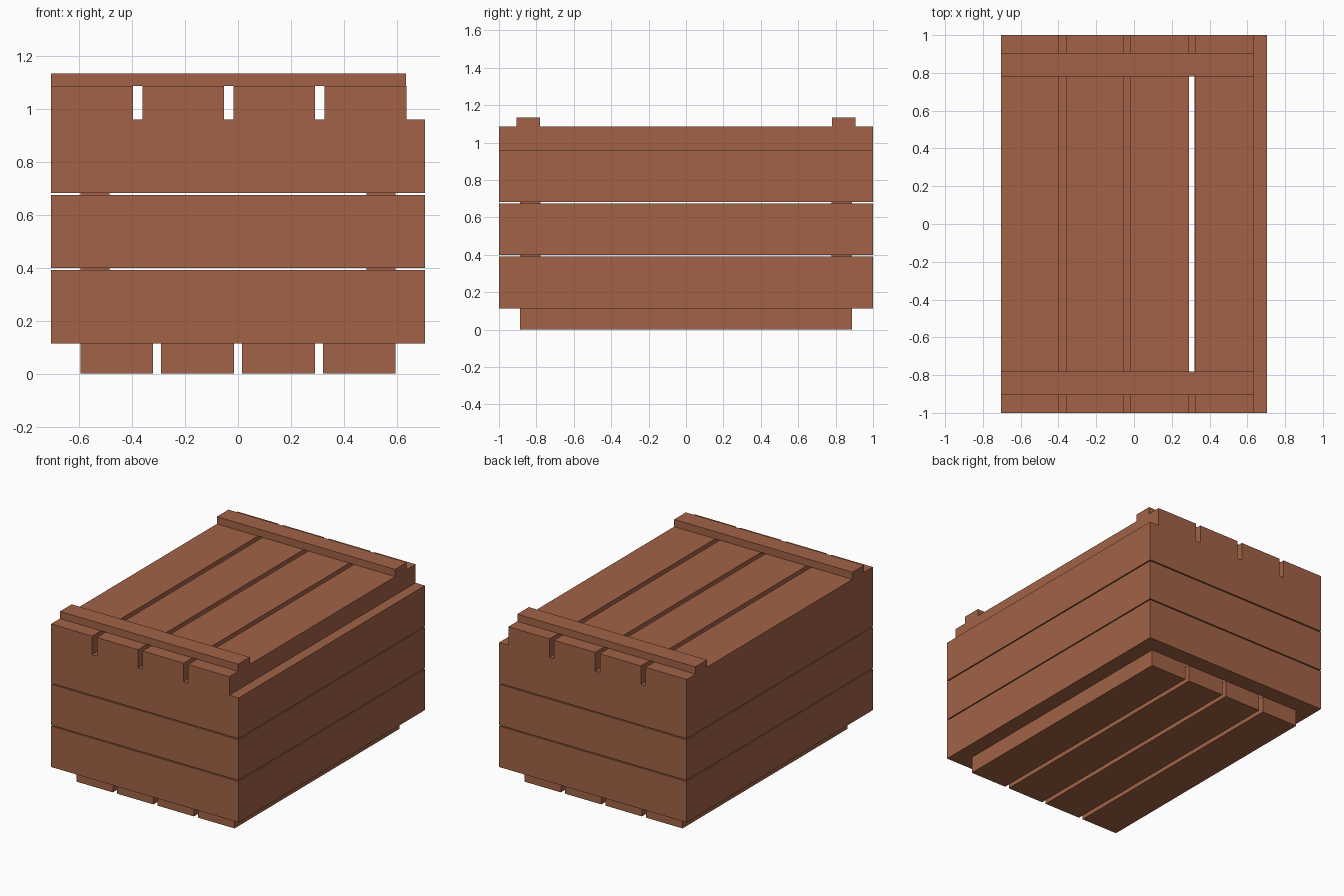
import bpy, bmesh

if "Cube" in bpy.data.objects:
    bpy.data.objects.remove(bpy.data.objects["Cube"])

wood = bpy.data.materials.new("brown_wood")
wood.diffuse_color = (0.36, 0.124, 0.062, 1)
wood.use_nodes = True
wood.node_tree.nodes["Principled BSDF"].inputs["Base Color"].default_value = wood.diffuse_color


def prism(name, outline, z0, z1):
    """Extrude a flat xy outline from z0 to z1."""
    bm = bmesh.new()
    face = bm.faces.new([bm.verts.new((x, y, z0)) for x, y in outline])
    top = bmesh.ops.extrude_face_region(bm, geom=[face])["geom"]
    moved = [v for v in top if isinstance(v, bmesh.types.BMVert)]
    bmesh.ops.translate(bm, verts=moved, vec=(0, 0, z1 - z0))
    bmesh.ops.recalc_face_normals(bm, faces=bm.faces)
    mesh = bpy.data.meshes.new(name)
    bm.to_mesh(mesh)
    bm.free()
    mesh.materials.append(wood)
    obj = bpy.data.objects.new(name, mesh)
    bpy.context.collection.objects.link(obj)
    return obj


def board(name, x0, x1, y0, y1, z0, z1):
    return prism(name, [(x0, y0), (x1, y0), (x1, y1), (x0, y1)], z0, z1)


W, L = 0.705, 1.0      # outer half sizes of the walls
IW, IL = 0.595, 0.887  # inner half sizes of the walls
POST = 0.11

# Floor planks
for i in range(4):
    x = -IW + i * 0.305
    board(f"floor_plank_{i + 1}", x, x + 0.275, -IL, IL, 0, 0.113)

# Wall planks, mitred at the corners, in three courses
for row, (z0, z1) in enumerate([(0.113, 0.391), (0.398, 0.675), (0.682, 0.959)], 1):
    for s, end, side in ((-1, "front", "left"), (1, "back", "right")):
        prism(f"{end}_plank_{row}",
              [(-W, s * L), (W, s * L), (IW, s * IL), (-IW, s * IL)], z0, z1)
        prism(f"{side}_plank_{row}",
              [(s * W, -L), (s * W, L), (s * IW, IL), (s * IW, -IL)], z0, z1)

# Corner posts inside the walls
for sx, nx in ((-1, "left"), (1, "right")):
    for sy, ny in ((-1, "front"), (1, "back")):
        xs = sorted((sx * IW, sx * (IW - POST)))
        ys = sorted((sy * IL, sy * (IL - POST)))
        board(f"{ny}_{nx}_corner_post", *xs, *ys, 0.113, 0.959)

# Lid, slid slightly to the left: slats and two cross battens
for i in range(4):
    x = -W + i * 0.3437
    board(f"lid_slat_{i + 1}", x, x + 0.309, -L, L, 0.959, 1.085)
for s, n in ((-1, "front"), (1, "back")):
    ys = sorted((s * 0.78, s * 0.905))
    board(f"{n}_lid_batten", -W, 0.635, *ys, 1.085, 1.134)
